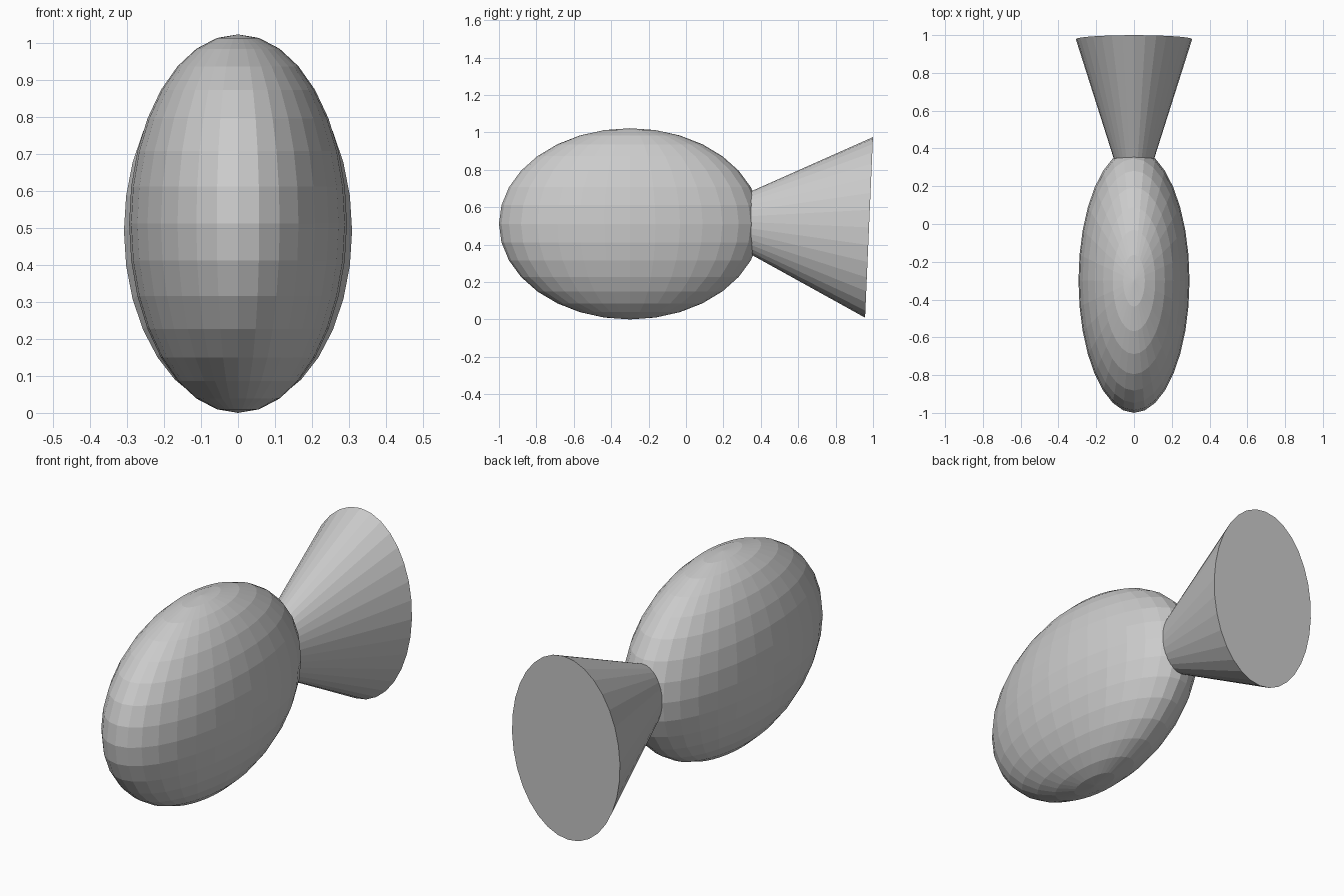
import bpy
from math import radians

if "Cube" in bpy.data.objects:
    bpy.data.objects.remove(bpy.data.objects["Cube"])

# Body: narrow ellipsoid, poles up and down
bpy.ops.mesh.primitive_uv_sphere_add(segments=32, ring_count=16, radius=1,
                                     location=(0, -0.3, 0.511))
body = bpy.context.object
body.name = "body"
body.scale = (0.294, 0.7, 0.511)

# Tail: flattened cone, apex buried in the body, flaring to the back
bpy.ops.mesh.primitive_cone_add(vertices=32, radius1=1, radius2=0, depth=2,
                                end_fill_type='NGON',
                                location=(0, 0.494, 0.513),
                                rotation=(radians(87.5), 0, 0))
tail = bpy.context.object
tail.name = "tail"
tail.scale = (0.308, 0.483, 0.485)
